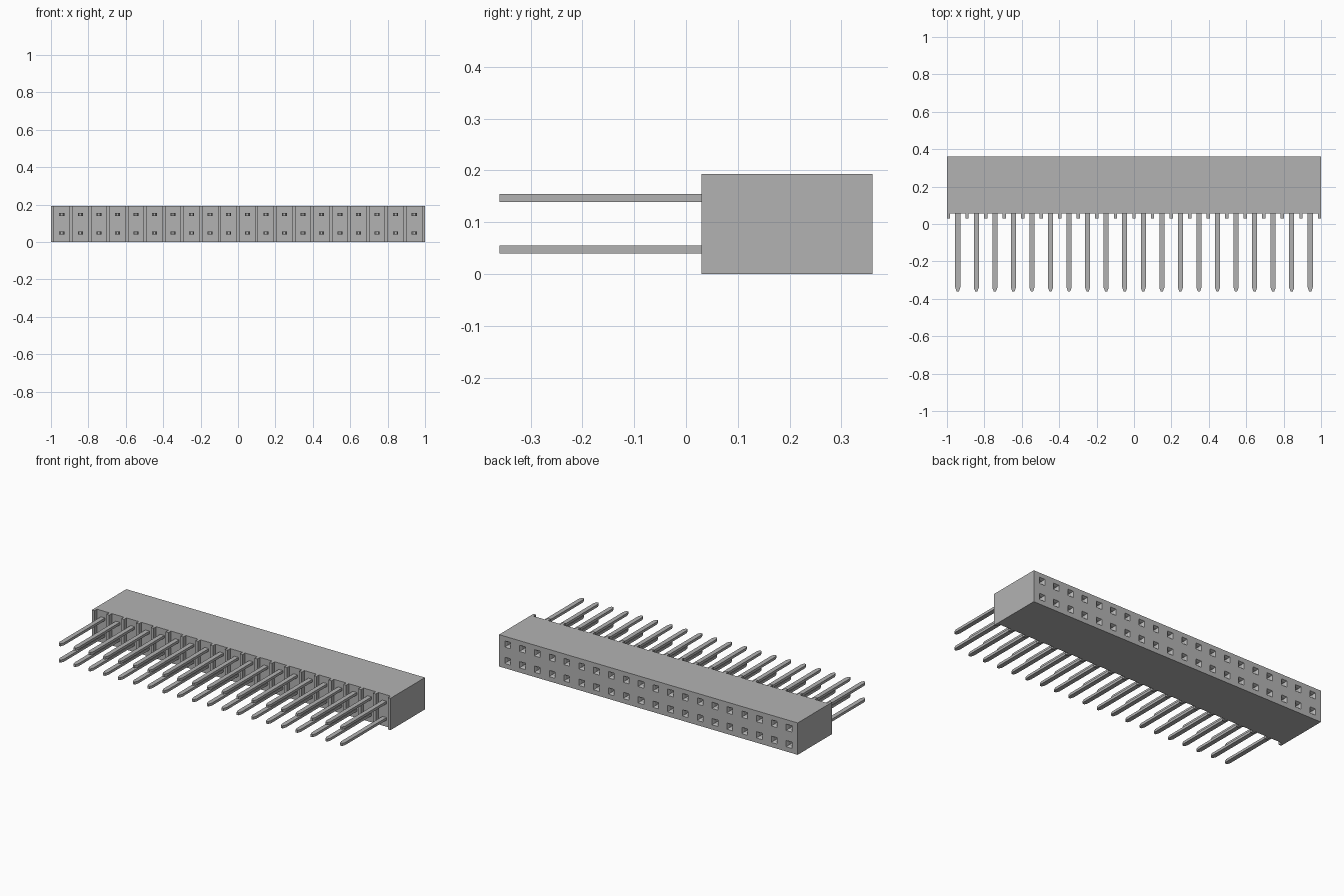
import bpy
import bmesh

old = bpy.data.objects.get("Cube")
if old:
    bpy.data.objects.remove(old, do_unlink=True)

COUNT, PITCH = 20, 0.0992
ROWS = {"lower": 0.0475, "upper": 0.1465}
FRONT, RECESS, BACK, TIP = 0.03, 0.055, 0.36, -0.36
HEIGHT, RIB = 0.193, 0.009
XS = [(i - (COUNT - 1) / 2) * PITCH for i in range(COUNT)]

grey = bpy.data.materials.new("Mid grey")
grey.use_nodes = True
grey.diffuse_color = (0.45, 0.45, 0.45, 1)
grey.node_tree.nodes["Principled BSDF"].inputs["Base Color"].default_value = (0.45, 0.45, 0.45, 1)


def new_object(name, bm):
    bmesh.ops.recalc_face_normals(bm, faces=bm.faces)
    mesh = bpy.data.meshes.new(name)
    bm.to_mesh(mesh)
    bm.free()
    mesh.materials.append(grey)
    obj = bpy.data.objects.new(name, mesh)
    bpy.context.collection.objects.link(obj)
    return obj


def extrude_outline(bm, points, z0, z1):
    """Raise a flat (x, y) outline from z0 to z1."""
    face = bm.faces.new([bm.verts.new((x, y, z0)) for x, y in points])
    out = bmesh.ops.extrude_face_region(bm, geom=[face])
    verts = [v for v in out["geom"] if isinstance(v, bmesh.types.BMVert)]
    bmesh.ops.translate(bm, verts=verts, vec=(0, 0, z1 - z0))


def square_bore(bm, x, z, sections):
    """Closed square tube along y through (y, half width) sections."""
    rings = [[bm.verts.new((x + sx * h, y, z + sz * h))
              for sx, sz in ((-1, -1), (1, -1), (1, 1), (-1, 1))]
             for y, h in sections]
    for a, b in zip(rings, rings[1:]):
        for k in range(4):
            n = (k + 1) % 4
            bm.faces.new((a[k], a[n], b[n], b[k]))
    bm.faces.new(rings[0])
    bm.faces.new(rings[-1])


# Housing: comb-shaped outline, with a rib between neighbouring pins
outline = [(1, BACK), (-1, BACK), (-1, FRONT)]
for x in XS:
    a, b = x - PITCH / 2 + RIB, x + PITCH / 2 - RIB
    outline += [(a, FRONT), (a, RECESS), (b, RECESS), (b, FRONT)]
outline.append((1, FRONT))
bm = bmesh.new()
extrude_outline(bm, outline, 0, HEIGHT)
housing = new_object("housing", bm)

# Sockets in the back: a short funnel leading into a square bore
bm = bmesh.new()
for z in ROWS.values():
    for x in XS:
        square_bore(bm, x, z, [(BACK + 0.01, 0.024), (BACK - 0.012, 0.013), (0.16, 0.013)])
cutter = new_object("socket_cutter", bm)
cutter.hide_render = True
cut = housing.modifiers.new("Sockets", 'BOOLEAN')
cut.operation = 'DIFFERENCE'
cut.solver = 'EXACT'
cut.object = cutter
bpy.context.view_layer.objects.active = housing
bpy.ops.object.modifier_apply(modifier=cut.name)
bpy.data.objects.remove(cutter, do_unlink=True)

# Pins: flat blades with tapered tips, repeated along each row
W, T = 0.0135, 0.0078
blade = [(-W, RECESS + 0.02), (-W, TIP + 0.02), (-W * 0.45, TIP),
         (W * 0.45, TIP), (W, TIP + 0.02), (W, RECESS + 0.02)]
for row, z in ROWS.items():
    bm = bmesh.new()
    for x in XS:
        extrude_outline(bm, [(x + px, py) for px, py in blade], z - T, z + T)
    new_object(row + "_pins", bm)
